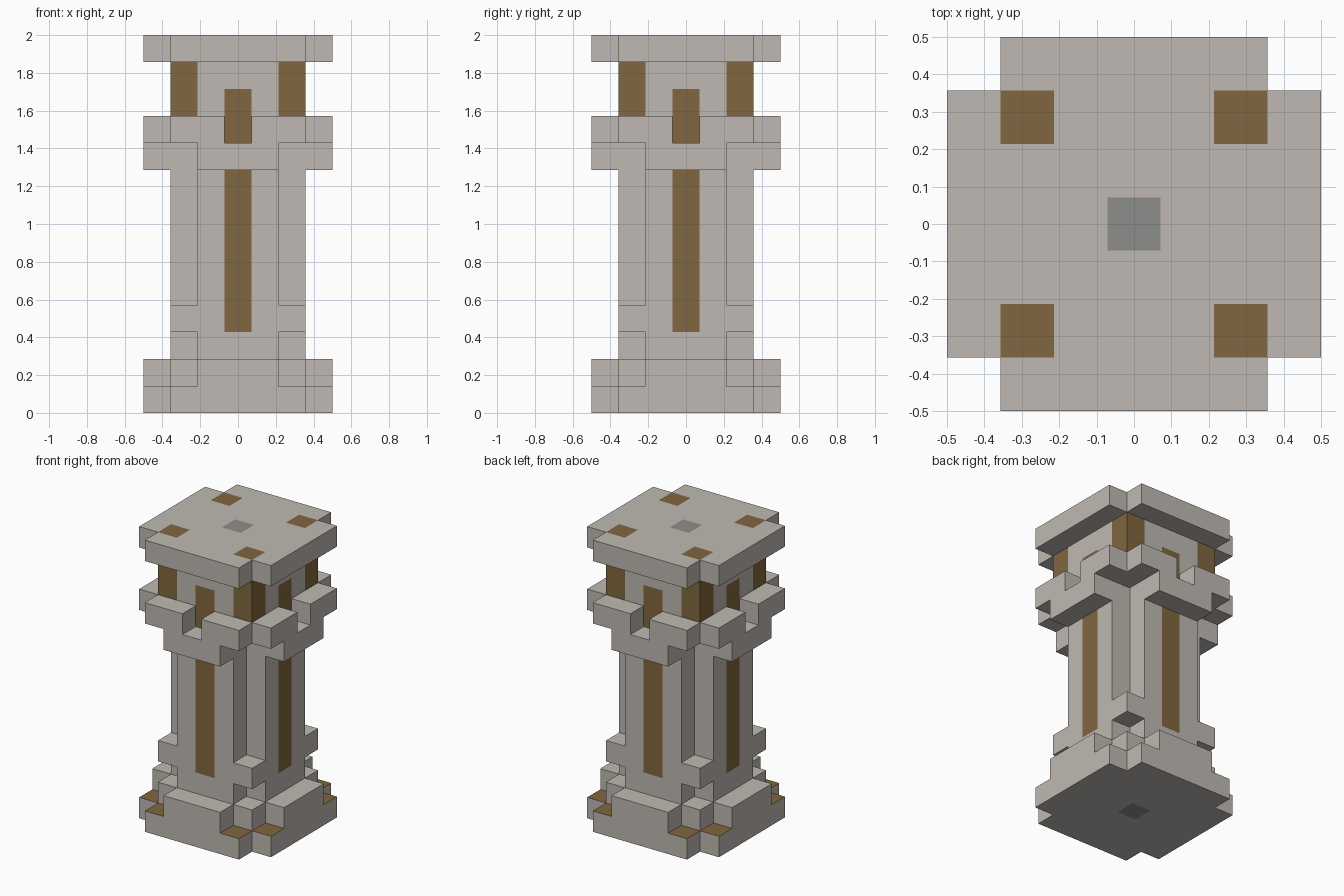
import bpy, bmesh
from mathutils import Vector

U = 1 / 7  # one block

cube = bpy.data.objects.get("Cube")
if cube:
    bpy.data.objects.remove(cube, do_unlink=True)


def material(name, rgb):
    m = bpy.data.materials.new(name)
    m.use_nodes = True
    m.diffuse_color = (*rgb, 1)
    m.node_tree.nodes["Principled BSDF"].inputs["Base Color"].default_value = (*rgb, 1)
    return m


STONE, WOOD, CORE = range(3)
MATS = [material("pale_stone", (0.52, 0.485, 0.445)),
        material("brown_wood", (0.216, 0.136, 0.05)),
        material("grey_core", (0.27, 0.27, 0.265))]


# Colour rules: face centre and normal in block units -> material slot
def plain(c, n):
    return STONE


def window(c, n):
    """Wooden strip down the middle of each side wall."""
    if abs(n.z) > 0.5:
        return STONE
    across = c.y if abs(n.x) > 0.5 else c.x
    return WOOD if abs(across) < 0.5 else STONE


def inlay(c, n):
    """Grey centre square and wooden post ends on level faces."""
    if abs(n.z) < 0.5:
        return STONE
    if max(abs(c.x), abs(c.y)) < 0.5:
        return CORE
    if n.z > 0 and all(1.5 < abs(v) < 2.5 for v in (c.x, c.y)):
        return WOOD
    return STONE


def all_wood(c, n):
    return WOOD


def prism(name, outline, z0, z1, rule=plain, cuts=()):
    """Extrude an outline in blocks, slice it at +-cuts and colour by rule."""
    bm = bmesh.new()
    base = bm.faces.new([bm.verts.new((x, y, z0)) for x, y in outline])
    top = bmesh.ops.extrude_face_region(bm, geom=[base])["geom"]
    bmesh.ops.translate(bm, vec=(0, 0, z1 - z0),
                        verts=[v for v in top if isinstance(v, bmesh.types.BMVert)])
    for cut in cuts:
        for axis in ((1, 0, 0), (0, 1, 0)):
            for side in (-cut, cut):
                bmesh.ops.bisect_plane(bm, geom=bm.verts[:] + bm.edges[:] + bm.faces[:],
                                       plane_co=Vector(axis) * side, plane_no=axis)
    bmesh.ops.recalc_face_normals(bm, faces=bm.faces)
    bm.normal_update()
    for f in bm.faces:
        f.material_index = rule(f.calc_center_bounds(), f.normal)
    bmesh.ops.scale(bm, vec=(U, U, U), verts=bm.verts)
    mesh = bpy.data.meshes.new(name)
    bm.to_mesh(mesh)
    bm.free()
    for m in MATS:
        mesh.materials.append(m)
    obj = bpy.data.objects.new(name, mesh)
    bpy.context.collection.objects.link(obj)


def four_way(corner):
    """Repeat one corner's points around the four quarters."""
    pts, quarter = [], list(corner)
    for _ in range(4):
        pts += quarter
        quarter = [(-y, x) for x, y in quarter]
    return pts


def cross(arm, half):
    return four_way([(arm, half), (half, half), (half, arm)])


square = four_way([(2.5, 2.5)])
stepped = four_way([(3.5, 1.5), (2.5, 1.5), (2.5, 2.5), (1.5, 2.5), (1.5, 3.5)])
notched = four_way([(2.5, -0.5), (2.5, 0.5), (3.5, 0.5), (3.5, 2.5),
                    (2.5, 2.5), (2.5, 3.5), (0.5, 3.5)])
slim = cross(2.5, 1.5)
wide = cross(3.5, 2.5)

# Base
prism("base_slab", wide, 0, 1, inlay, [0.5])
prism("base_step", stepped, 1, 2)
prism("base_neck", slim, 2, 3)

# Shaft with wooden strips
prism("shaft_collar", square, 3, 4, window, [0.5])
prism("shaft", slim, 4, 9, window, [0.5])

# Balcony and battlements
prism("balcony_brackets", cross(3.5, 1.5), 9, 10)
prism("battlements", notched, 10, 11, window, [0.5])

# Lookout room with corner posts
prism("room_lower", slim, 11, 12, window, [0.5])
prism("room_upper", slim, 12, 13)
for sx, side in ((1, "left"), (-1, "right")):
    for sy, end in ((-1, "front"), (1, "back")):
        post = [(sx * x, sy * y) for x, y in ((1.5, 1.5), (2.5, 1.5), (2.5, 2.5), (1.5, 2.5))]
        prism(f"post_{end}_{side}", post, 11, 13, all_wood)

# Roof with inlaid post ends and core
prism("roof_slab", wide, 13, 14, inlay, [0.5, 1.5, 2.5])
